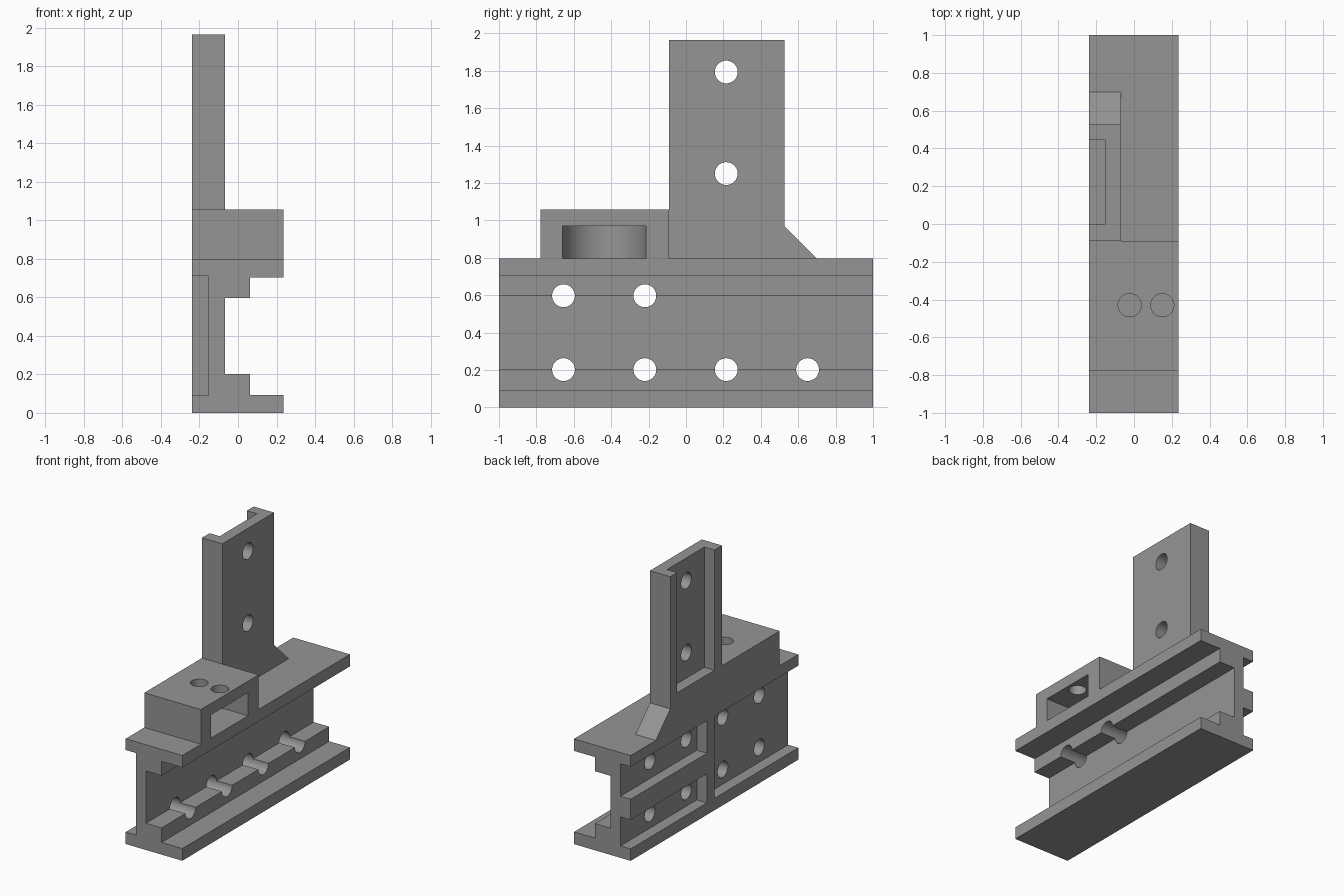
import bpy, bmesh, math
from mathutils import Vector

if "Cube" in bpy.data.objects:
    bpy.data.objects.remove(bpy.data.objects["Cube"])

grey = bpy.data.materials.new("machined_grey")
grey.diffuse_color = (0.30, 0.30, 0.30, 1)
grey.use_nodes = True
grey.node_tree.nodes["Principled BSDF"].inputs["Base Color"].default_value = grey.diffuse_color


def prism(name, points, axis, lo, hi):
    """Extrude a 2D outline along axis: x takes (y, z), y takes (x, z), z takes (x, y)."""
    place = {"x": lambda a, b, t: (t, a, b),
             "y": lambda a, b, t: (a, t, b),
             "z": lambda a, b, t: (a, b, t)}[axis]
    bm = bmesh.new()
    face = bm.faces.new([bm.verts.new(place(a, b, lo)) for a, b in points])
    new = bmesh.ops.extrude_face_region(bm, geom=[face])["geom"]
    shift = Vector(place(0, 0, hi - lo))
    bmesh.ops.translate(bm, vec=shift,
                        verts=[v for v in new if isinstance(v, bmesh.types.BMVert)])
    bmesh.ops.recalc_face_normals(bm, faces=bm.faces)
    mesh = bpy.data.meshes.new(name)
    bm.to_mesh(mesh)
    bm.free()
    mesh.materials.append(grey)
    ob = bpy.data.objects.new(name, mesh)
    bpy.context.collection.objects.link(ob)
    return ob


def box(name, x, y, z):
    return prism(name, [(x[0], y[0]), (x[1], y[0]), (x[1], y[1]), (x[0], y[1])], "z", *z)


def hole(a, b, axis, lo, hi, r=0.061, n=48):
    ring = [(a + r * math.cos(i * math.tau / n), b + r * math.sin(i * math.tau / n))
            for i in range(n)]
    return prism("hole", ring, axis, lo, hi)


def combine(body, other, operation):
    mod = body.modifiers.new("combine", "BOOLEAN")
    mod.operation = operation
    mod.solver = "EXACT"
    mod.object = other
    bpy.context.view_layer.objects.active = body
    bpy.ops.object.modifier_apply(modifier=mod.name)
    bpy.data.objects.remove(other, do_unlink=True)


L, W, S, R = -0.238, -0.068, 0.062, 0.235      # back, web, step and flange x positions
D = -0.153                                     # floor of the back recesses
TOP, BLOCK = 0.795, 1.057

# Rail with stepped flanges
body = prism("bracket_body", [
    (L, 0), (R, 0), (R, 0.092), (S, 0.092), (S, 0.202), (W, 0.202),
    (W, 0.597), (S, 0.597), (S, 0.704), (R, 0.704), (R, TOP), (L, TOP)], "y", -1, 1)

# Clamp block, and mast with its sloped brace
combine(body, box("clamp_block", (L, R), (-0.778, -0.09), (TOP, BLOCK)), "UNION")
mast = [(-0.09, TOP), (0.70, TOP), (0.527, 0.967), (0.527, 1.965), (-0.09, 1.965)]
combine(body, prism("mast", mast, "x", L, W), "UNION")

# Back recesses: wide pocket, two end slots, mast channel
cuts = [box("wide_recess", (L - 0.1, D), (-1.1, 0.0), (0.09, 0.71)),
        box("lower_slot", (L - 0.1, D), (0.09, 1.1), (0.09, 0.31)),
        box("upper_slot", (L - 0.1, D), (0.09, 1.1), (0.465, 0.71)),
        box("mast_channel", (L - 0.1, D), (0.0, 0.445), (BLOCK, 2.1))]

# Round-ended pocket in the clamp block, with two vertical holes above it
pr, py, px = 0.222, -0.437, 0.067
pocket = [(R + 0.1, py - pr), (R + 0.1, py + pr)]
pocket += [(px + pr * math.cos(a), py + pr * math.sin(a))
           for a in (math.pi / 2 + i * math.pi / 40 for i in range(41))]
cuts.append(prism("pocket", pocket, "z", TOP, 0.97))
cuts += [hole(x, -0.43, "z", 0.9, 1.2) for x in (-0.023, 0.15)]

# Bolt holes through the rail; two of the upper ones stop at the step
for y in (-0.655, -0.22, 0.215, 0.65):
    cuts.append(hole(y, 0.202, "x", -0.4, 0.15))
    cuts.append(hole(y, 0.597, "x", -0.4, 0.15 if y < 0 else W))

# Mast holes
cuts += [hole(0.215, z, "x", -0.4, 0.1) for z in (1.25, 1.793)]

for cutter in cuts:
    combine(body, cutter, "DIFFERENCE")

# Smooth the round walls, keep machined edges sharp
bpy.ops.object.select_all(action="DESELECT")
body.select_set(True)
bpy.context.view_layer.objects.active = body
bpy.ops.object.shade_smooth_by_angle(angle=math.radians(30))
